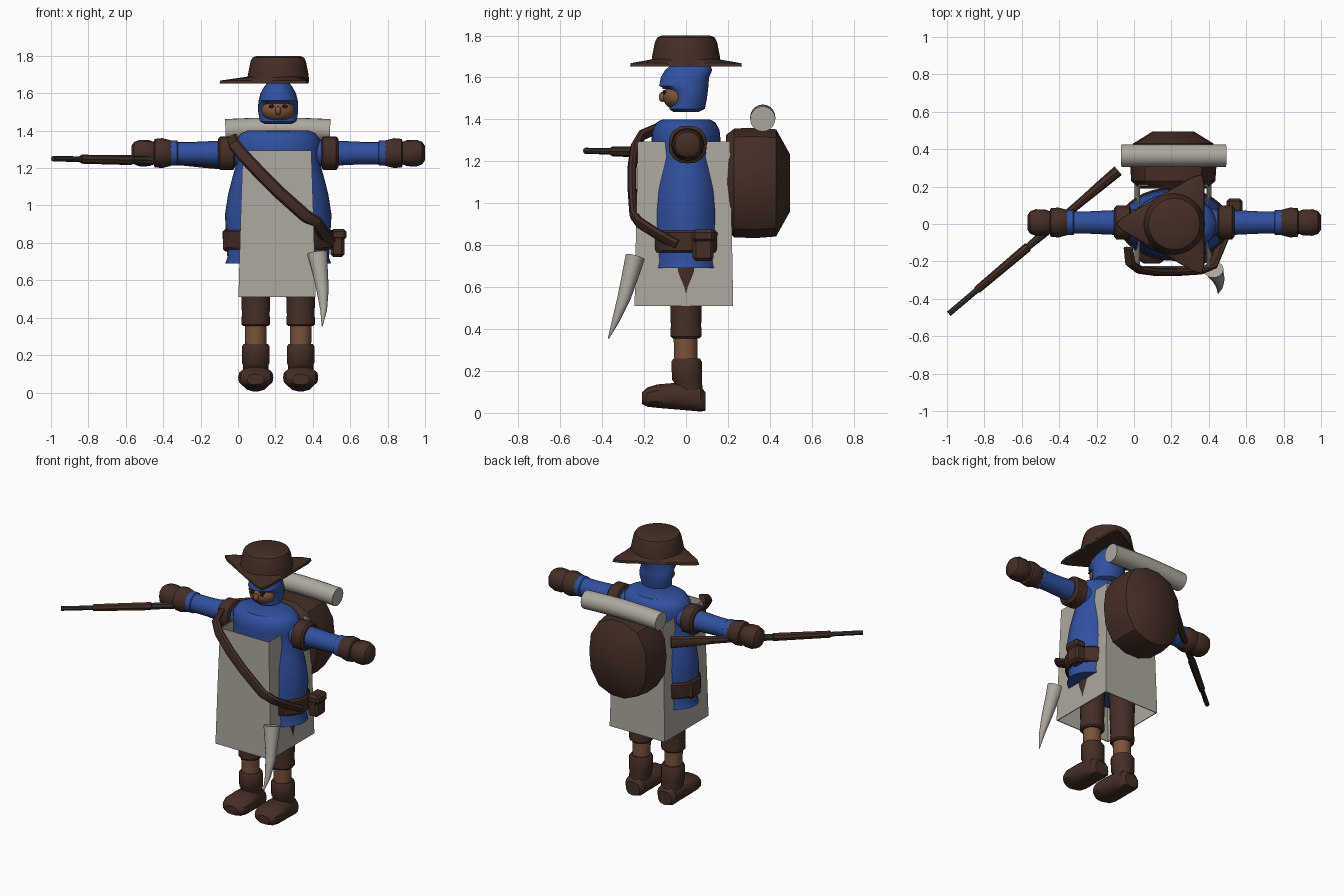
import bpy, bmesh, math
from mathutils import Vector

if "Cube" in bpy.data.objects:
    bpy.data.objects.remove(bpy.data.objects["Cube"])

CX = 0.215  # centre line of the figure


def material(name, rgb):
    m = bpy.data.materials.new(name)
    m.diffuse_color = (*rgb, 1)
    m.use_nodes = True
    m.node_tree.nodes["Principled BSDF"].inputs["Base Color"].default_value = m.diffuse_color
    return m


BROWN = material("dark leather", (0.058, 0.027, 0.018))
BLUE = material("blue cloth", (0.030, 0.080, 0.35))
GREY = material("pale canvas", (0.42, 0.39, 0.345))
SKIN = material("skin", (0.20, 0.085, 0.045))
METAL = material("gun metal", (0.035, 0.035, 0.033))
BLACK = material("black", (0.012, 0.010, 0.010))

X, Y, Z = Vector((1, 0, 0)), Vector((0, 1, 0)), Vector((0, 0, 1))


def finish(name, bm, mat):
    bmesh.ops.recalc_face_normals(bm, faces=bm.faces)
    me = bpy.data.meshes.new(name)
    bm.to_mesh(me)
    bm.free()
    me.materials.append(mat)
    ob = bpy.data.objects.new(name, me)
    bpy.context.collection.objects.link(ob)
    return ob


def sweep(name, rings, mat, ref=X, axis=None, n=16, power=2.0, phase=0.0, caps=True, shape=None):
    """Skin through rings (x, y, z, radius_u, radius_v); ref gives the u direction."""
    bm = bmesh.new()
    pts = [Vector(r[:3]) for r in rings]
    loops = []
    for i, r in enumerate(rings):
        t = axis or (pts[min(i + 1, len(pts) - 1)] - pts[max(i - 1, 0)]).normalized()
        u = (ref - t * ref.dot(t)).normalized()
        v = t.cross(u)
        ring = []
        for k in range(n):
            a = 2 * math.pi * k / n + phase
            c, s = math.cos(a), math.sin(a)
            f = shape(a) if (shape and len(r) > 5) else 1.0
            if power != 2.0:
                f *= (abs(c) ** power + abs(s) ** power) ** (-1 / power)
            ring.append(bm.verts.new(pts[i] + u * (c * f * r[3]) + v * (s * f * r[4])))
        loops.append(ring)
    for a, b in zip(loops, loops[1:]):
        for k in range(n):
            bm.faces.new((a[k], a[(k + 1) % n], b[(k + 1) % n], b[k]))
    if caps:
        bm.faces.new(loops[0])
        bm.faces.new(loops[-1])
    return finish(name, bm, mat)


def ball(name, loc, size, mat):
    bm = bmesh.new()
    bmesh.ops.create_uvsphere(bm, u_segments=16, v_segments=10, radius=1)
    for v in bm.verts:
        v.co = Vector(loc) + Vector([v.co[i] * size[i] for i in range(3)])
    return finish(name, bm, mat)


def box(name, loc, size, mat, bevel=0.0):
    bm = bmesh.new()
    bmesh.ops.create_cube(bm, size=1)
    for v in bm.verts:
        v.co = Vector(loc) + Vector([v.co[i] * size[i] for i in range(3)])
    if bevel:
        bmesh.ops.bevel(bm, geom=bm.edges[:], offset=bevel, segments=1, affect='EDGES')
    return finish(name, bm, mat)


# Hat: round crown and three-pointed brim
sweep("hat_crown", [(CX, 0, z, r, r) for z, r in
      ((1.66, .166), (1.70, .162), (1.77, .148), (1.79, .138), (1.80, .115))], BROWN, axis=Z, n=20)


def three_points(a):
    d = (a - math.pi + math.pi / 3) % (2 * math.pi / 3) - math.pi / 3
    return min(1.0, 0.54 / math.cos(abs(d) - math.pi / 3))


sweep("hat_brim", [(CX, 0, 1.69, .155, .155), (CX - .005, 0, 1.668, .305, .305, 1),
                   (CX - .005, 0, 1.652, .308, .308, 1), (CX, 0, 1.66, .10, .10)],
      BROWN, axis=Z, n=48, shape=three_points)

# Hood: (height, half width, front, back)
sweep("hood", [(CX, (f + b) / 2, z, w, (b - f) / 2) for z, w, f, b in
      ((1.435, .07, -.06, .06), (1.45, .098, -.08, .09), (1.50, .107, -.07, .10),
       (1.54, .107, -.085, .105), (1.56, .105, -.128, .107), (1.60, .095, -.12, .11),
       (1.635, .075, -.10, .125), (1.66, .055, -.07, .115))], BLUE, axis=Z, n=20)

# Face
ball("face", (CX, -.045, 1.508), (.09, .066, .06), SKIN)
ball("nose", (CX, -.112, 1.507), (.016, .018, .024), SKIN)
for s in (-1, 1):
    ball("eye", (CX + s * .036, -.104, 1.530), (.014, .008, .010), BLACK)
    box("eyebrow", (CX + s * .038, -.104, 1.549), (.042, .014, .009), BROWN)

# Robe with rounded shoulders
sweep("robe", [(CX, 0, z, a, b) for z, a, b in
      ((.69, .283, .185), (.72, .272, .18), (.80, .276, .187), (.95, .285, .187), (1.06, .268, .18),
       (1.15, .245, .165), (1.22, .225, .155), (1.30, .225, .165), (1.35, .225, .16),
       (1.385, .20, .14), (1.40, .165, .11))], BLUE, axis=Z, n=32)
sweep("collar", [(CX, 0, 1.35, .16, .15), (CX, 0, 1.37, .17, .142),
                 (CX, 0, 1.395, .155, .125), (CX, 0, 1.40, .12, .10)], BLUE, axis=Z, n=24)

# Canvas tabard: open square tube
q = math.sqrt(2)
tabard = sweep("tabard", [(CX - .006, -.01, z, q * a, q * b) for z, a, b in
               ((.51, .206, .235), (.53, .206, .235), (.9, .196, .228), (1.295, .183, .22))],
               GREY, axis=Z, n=4, phase=math.pi / 4, caps=False)
mod = tabard.modifiers.new("thickness", 'SOLIDIFY')
mod.thickness = .008

# Belt and pouches
sweep("belt", [(CX, 0, z, a, b) for z, a, b in
      ((.765, .285, .19), (.775, .296, .195), (.86, .297, .197), (.87, .287, .19))], BROWN, axis=Z, n=32)
box("pouch", (.532, .082, .79), (.075, .10, .13), BROWN, .015)
box("pouch_flap", (.538, .082, .845), (.085, .11, .06), BROWN, .015)
box("left_pouch", (-.055, .0, .815), (.05, .11, .12), BROWN, .012)

# Shoulder strap across the chest and round to the hip
sweep("chest_strap", [(-.03, -.13, 1.36, .032, .018), (-.02, -.21, 1.325, .034, .02),
                      (.03, -.245, 1.265, .034, .022), (.12, -.257, 1.17, .034, .022),
                      (.22, -.257, 1.07, .034, .022), (.36, -.25, .945, .034, .02),
                      (.42, -.225, .91, .033, .02), (.455, -.14, .855, .033, .02),
                      (.495, -.04, .80, .033, .02)], BROWN, ref=Vector((1, 0, 1)), n=8)

# Powder horn
sweep("horn", [(.425, -.243, .745, .055, .046), (.437, -.265, .66, .043, .04),
               (.452, -.295, .55, .033, .032), (.458, -.335, .44, .018, .018),
               (.45, -.37, .355, .003, .003)], GREY, n=12)

# Backpack, its shoulder loops and the bedroll
sweep("backpack", [(CX - .005, y, 1.097, a, b) for y, a, b in
      ((.19, .18, .23), (.23, .225, .262), (.33, .232, .266), (.43, .215, .258),
       (.495, .11, .14))], BROWN, axis=Y, n=14, power=2.5)
sweep("bedroll", [(x, .366, z, .06, .06) for x, z in
      ((-.067, 1.402), (.07, 1.408), (.21, 1.411), (.35, 1.408), (.492, 1.402))], GREY, ref=Y, n=20)

for s in (-1, 1):
    side = "right" if s > 0 else "left"

    # Arms: (distance from centre line, radius)
    def limb(part, profile, mat, n=16, power=2.0):
        sweep(side + "_" + part, [(CX + s * d, .008, 1.28, r, r) for d, r in profile],
              mat, ref=Y, axis=X, n=n, power=power)

    limb("sleeve", ((.15, .075), (.30, .067), (.45, .060), (.535, .060), (.54, .067),
                    (.58, .067), (.585, .06), (.62, .058)), BLUE)
    limb("arm_band", ((.232, .075), (.24, .09), (.31, .09), (.322, .075)), BROWN, 16, 2.5)
    limb("glove_cuff", ((.50 + .015 + .045, .060), (.57, .067), (.62, .08), (.66, .076), (.668, .055)),
         BROWN, 12)
    limb("hand", ((.60, .05), (.665, .06), (.69, .070), (.74, .071), (.77, .06), (.785, .038)), BROWN, 12, 2.5)

    # Legs: trousers, bare shin, boot
    lx = CX + s * .12

    def leg(part, profile, mat):
        sweep(side + "_" + part, [(lx, y, z, r, r) for z, y, r in profile], mat, axis=Z, n=14)

    leg("trouser", ((.355, 0, .066), (.365, 0, .076), (.40, 0, .076), (.41, 0, .074), (.60, 0, .08),
                    (.75, 0, .09)), BROWN)
    leg("shin", ((.22, 0, .056), (.37, -.003, .058)), SKIN)
    leg("boot_shaft", ((.08, .015, .07), (.145, .01, .068), (.16, .005, .074), (.245, .003, .074),
                       (.26, .003, .064)), BROWN)
    sweep(side + "_boot_foot", [(lx, y, z, a, b) for y, z, a, b in
          ((.092, .055, .05, .045), (.07, .066, .07, .06), (0, .077, .077, .065), (-.07, .08, .088, .062),
           (-.14, .08, .094, .056), (-.185, .075, .08, .046), (-.21, .07, .045, .028))],
          BROWN, axis=Y, n=14, power=2.7)


# Musket laid along one line: fractions from butt to muzzle
butt, muzzle = Vector((-.085, .285, 1.235)), Vector((-.99, -.48, 1.25))


def gun(part, profile, mat, n=8):
    sweep("musket_" + part, [(*butt.lerp(muzzle, t), a, b) for t, a, b in profile], mat, ref=Z, n=n)


gun("stock", ((0, .042, .03), (.10, .036, .027), (.22, .026, .022), (.32, .022, .02), (.45, .022, .02)), BROWN)
gun("lock", ((.42, .024, .023), (.54, .022, .018)), METAL)
gun("fore_end", ((.53, .022, .02), (.535, .027, .025), (.83, .024, .021), (.835, .02, .018)), BROWN)
gun("barrel", ((.5, .015, .015), (1, .015, .015)), METAL)

# Smooth shading with crisp edges; the tabard stays flat
for ob in bpy.context.scene.objects:
    ob.select_set(ob.type == 'MESH' and ob.name != "tabard")
    bpy.context.view_layer.objects.active = ob
bpy.ops.object.shade_smooth_by_angle(angle=math.radians(35))
